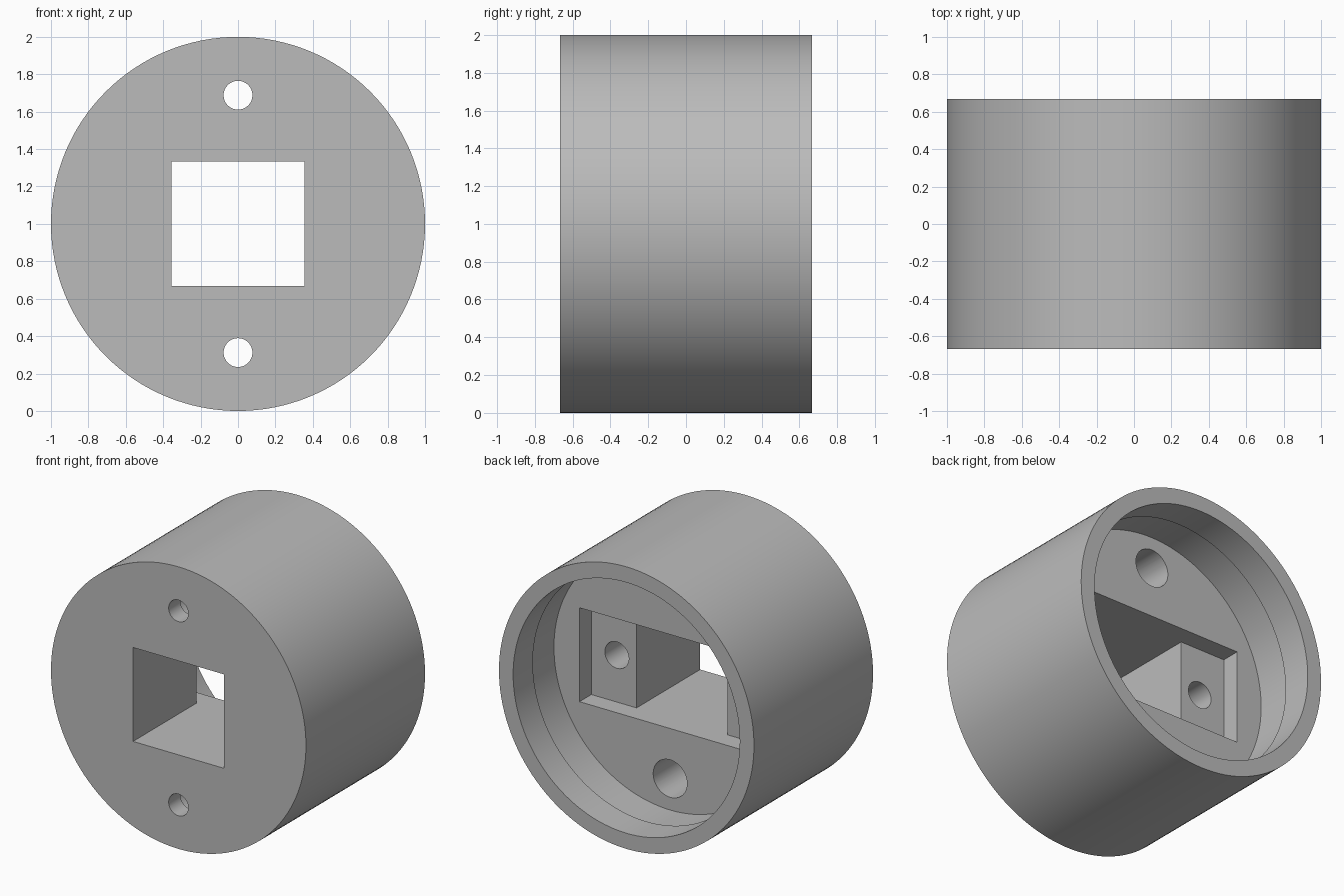
import bpy
import bmesh
from math import pi
from mathutils import Vector

if "Cube" in bpy.data.objects:
    bpy.data.objects.remove(bpy.data.objects["Cube"], do_unlink=True)

FRONT, BACK, MID = -0.667, 0.667, 1.0
FLOOR = BACK - 0.489          # floor of the round recess
POCKET = FLOOR - 0.133        # floor of the slot pockets

grey = bpy.data.materials.new("plain grey")
grey.use_nodes = True
grey.diffuse_color = (0.5, 0.5, 0.5, 1)
grey.node_tree.nodes["Principled BSDF"].inputs["Base Color"].default_value = (0.5, 0.5, 0.5, 1)


def finish(bm, name):
    """Turn a bmesh into an object with clean outward normals."""
    bmesh.ops.remove_doubles(bm, verts=bm.verts, dist=1e-5)
    bmesh.ops.recalc_face_normals(bm, faces=bm.faces)
    mesh = bpy.data.meshes.new(name)
    bm.to_mesh(mesh)
    bm.free()
    obj = bpy.data.objects.new(name, mesh)
    bpy.context.collection.objects.link(obj)
    mesh.materials.append(grey)
    return obj


def lathe(name, profile, x=0, z=MID, steps=48):
    """Revolve (radius, y) points about an axis parallel to y."""
    bm = bmesh.new()
    verts = [bm.verts.new((x + r, y, z)) for r, y in profile]
    edges = [bm.edges.new(pair) for pair in zip(verts, verts[1:])]
    bmesh.ops.spin(bm, geom=verts + edges, cent=(x, 0, z), axis=(0, 1, 0),
                   angle=2 * pi, steps=steps)
    return finish(bm, name)


# Round housing with a lipped recess in the back
housing = lathe("housing", [
    (0, FRONT), (1, FRONT), (1, BACK), (0.889, BACK), (0.889, BACK - 0.22),
    (0.911, BACK - 0.22), (0.911, FLOOR), (0, FLOOR)], steps=128)

# Square opening that widens into a slot at the back
bm = bmesh.new()
half = [(0.356, FRONT - 0.1), (0.356, POCKET), (0.711, POCKET), (0.711, FLOOR + 0.1)]
outline = half + [(-x, y) for x, y in reversed(half)]
face = bm.faces.new([bm.verts.new((x, y, MID - 0.333)) for x, y in outline])
top = bmesh.ops.extrude_face_region(bm, geom=[face])["geom"]
bmesh.ops.translate(bm, vec=Vector((0, 0, 0.666)),
                    verts=[v for v in top if isinstance(v, bmesh.types.BMVert)])
cutters = [finish(bm, "opening_cutter")]

for side in (-1, 1):
    # Stepped bolt holes above and below the opening
    cutters.append(lathe("bolt_hole_cutter", [
        (0, FRONT - 0.1), (0.077, FRONT - 0.1), (0.077, FRONT + 0.13),
        (0.133, FRONT + 0.13), (0.133, FLOOR + 0.1), (0, FLOOR + 0.1)],
        z=MID + side * 0.688))
    # Blind screw holes in the pocket floors
    cutters.append(lathe("screw_hole_cutter", [
        (0, POCKET - 0.45), (0.094, POCKET - 0.45),
        (0.094, POCKET + 0.1), (0, POCKET + 0.1)], x=side * 0.511))

for cutter in cutters:
    cutter.hide_render = True
    cut = housing.modifiers.new(cutter.name, "BOOLEAN")
    cut.operation = "DIFFERENCE"
    cut.solver = "EXACT"
    cut.object = cutter

# Bake the cuts, then drop the cutters
bpy.context.view_layer.update()
graph = bpy.context.evaluated_depsgraph_get()
baked = bpy.data.meshes.new_from_object(housing.evaluated_get(graph))
housing.modifiers.clear()
housing.data = baked
for cutter in cutters:
    bpy.data.objects.remove(cutter, do_unlink=True)

bpy.ops.object.select_all(action="DESELECT")
housing.select_set(True)
bpy.context.view_layer.objects.active = housing
bpy.ops.object.shade_smooth_by_angle(angle=pi / 6)
